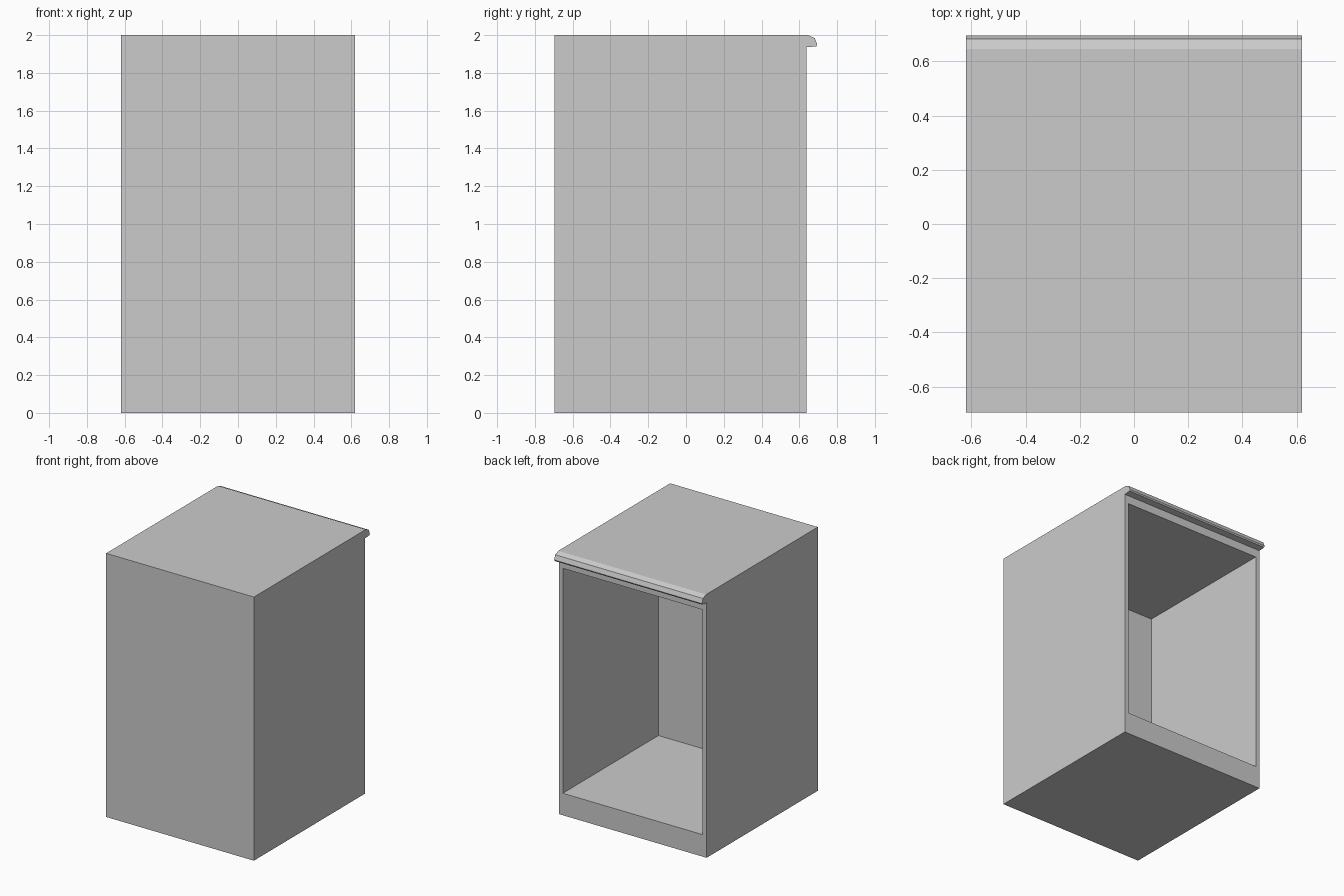
import bpy
import bmesh

if "Cube" in bpy.data.objects:
    bpy.data.objects.remove(bpy.data.objects["Cube"])

HALF_W = 0.62                      # half width in x
FRONT, BACK = -0.695, 0.638        # body extent in y
HEIGHT = 2.0
OPEN_W, OPEN_LOW, OPEN_HIGH = 0.587, 0.167, 1.873   # opening at the +y side
CAVITY_END = -0.508


def finish(name, bm):
    bmesh.ops.recalc_face_normals(bm, faces=bm.faces)
    mesh = bpy.data.meshes.new(name)
    bm.to_mesh(mesh)
    bm.free()
    obj = bpy.data.objects.new(name, mesh)
    bpy.context.collection.objects.link(obj)
    return obj


# Cabinet body: a box whose +y face is inset and pushed inwards
bm = bmesh.new()
bmesh.ops.create_cube(bm, size=1)
for v in bm.verts:
    v.co.x *= 2 * HALF_W
    v.co.y = BACK if v.co.y > 0 else FRONT
    v.co.z = HEIGHT if v.co.z > 0 else 0
bm.normal_update()
opening = max(bm.faces, key=lambda f: f.normal.y)
bmesh.ops.inset_individual(bm, faces=[opening], thickness=0.03)
for v in opening.verts:
    v.co.x = OPEN_W if v.co.x > 0 else -OPEN_W
    v.co.z = OPEN_HIGH if v.co.z > HEIGHT / 2 else OPEN_LOW
wall = bmesh.ops.extrude_discrete_faces(bm, faces=[opening])["faces"][0]
for v in wall.verts:
    v.co.y = CAVITY_END
finish("cabinet_body", bm)

# Rounded counter lip: faceted profile swept across the width
profile = [(BACK, 2.0), (0.645, 2.0), (0.682, 1.984), (0.695, 1.95),
           (0.69, 1.94), (BACK, 1.936)]
bm = bmesh.new()
end = bm.faces.new([bm.verts.new((-HALF_W, y, z)) for y, z in profile])
swept = bmesh.ops.extrude_face_region(bm, geom=[end], use_keep_orig=True)
bmesh.ops.translate(bm, vec=(2 * HALF_W, 0, 0),
                    verts=[g for g in swept["geom"] if isinstance(g, bmesh.types.BMVert)])
finish("counter_lip", bm)
